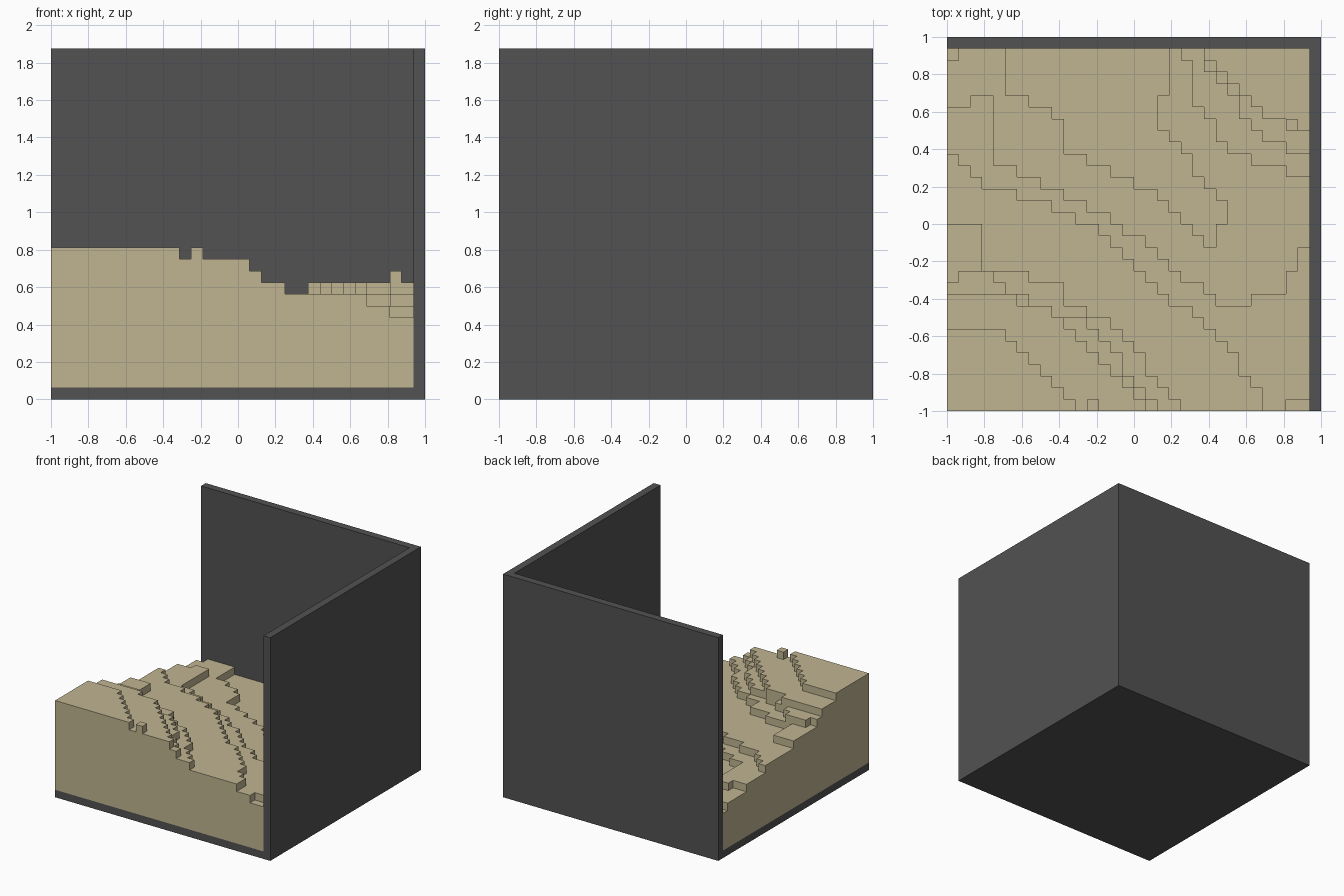
import bpy, bmesh, math

if "Cube" in bpy.data.objects:
    bpy.data.objects.remove(bpy.data.objects["Cube"], do_unlink=True)

CELL = 0.0625      # edge of one terrain block
COUNT = 31         # blocks along each side


def make_material(name, colour):
    material = bpy.data.materials.new(name)
    material.use_nodes = True
    material.diffuse_color = colour
    material.node_tree.nodes["Principled BSDF"].inputs["Base Color"].default_value = colour
    return material


def finish_object(name, bm, material):
    mesh = bpy.data.meshes.new(name)
    bm.to_mesh(mesh)
    bm.free()
    mesh.materials.append(material)
    part = bpy.data.objects.new(name, mesh)
    bpy.context.collection.objects.link(part)
    return part


def add_box(name, low, high, material):
    bm = bmesh.new()
    bmesh.ops.create_cube(bm, size=1)
    for vert in bm.verts:
        for axis in range(3):
            vert.co[axis] = low[axis] if vert.co[axis] < 0 else high[axis]
    return finish_object(name, bm, material)


def contour(column, knots):
    """Row where a terrace edge crosses a column, stepped between its knots."""
    if column <= knots[0][0]:
        return knots[0][1]
    for (c0, r0), (c1, r1) in zip(knots, knots[1:]):
        if column <= c1:
            return math.floor(r0 + (r1 - r0) * (column - c0) / (c1 - c0) + 0.5)
    return knots[-1][1]


# Terraces that rise towards the front right corner: level and edge knots
front_slopes = {
    8: [(0, 26), (3, 27), (4, 21), (8, 19), (13, 17), (23, 9), (28, 10), (30, 14)],
    9: [(0, 22), (3, 19), (7, 18), (13, 15), (17, 11), (23, 6), (27, 0)],
    10: [(0, 16), (2, 16), (3, 12), (9, 11), (10, 9), (13, 8), (20, 0)],
    11: [(0, 11), (4, 11), (9, 8), (11, 8), (18, 0)],
    12: [(3, 10), (8, 9), (17, 0)],
    13: [(4, 7), (11, 0)],
}

# Terraces that rise towards the back left corner
back_slopes = {
    8: [(19, COUNT), (20, 30), (21, 26), (24, 22), (30, 20)],
    9: [(21, COUNT), (22, 29), (27, 23), (30, 22)],
    10: [(21, COUNT), (22, 30), (27, 25), (30, 24)],
}

# Sunken valley between the slopes: front and back edge
valley_front = [(4, COUNT), (5, 27), (9, 25), (10, 22), (17, 19), (22, 14), (24, 18)]
valley_back = [(17, COUNT), (18, 24), (23, 18)]

# Single blocks that break the terrace edges
odd_blocks = {(12, 0): 13, (29, 24): 11, (0, 30): 6, (29, 0): 7, (30, 0): 7}
for column in range(1, 4):
    odd_blocks[column, 11] = 11
for row in range(27, COUNT):
    odd_blocks[18, row] = 6


def block_height(column, row):
    if not (0 <= column < COUNT and 0 <= row < COUNT):
        return 1
    if (column, row) in odd_blocks:
        return odd_blocks[column, row]
    in_valley = contour(column, valley_front) <= row < contour(column, valley_back)
    height = 6 if in_valley else 7
    for level, knots in front_slopes.items():
        if row < contour(column, knots):
            height = max(height, level)
    for level, knots in back_slopes.items():
        if row >= contour(column, knots):
            height = max(height, level)
    return height


def build_terrain(material):
    bm = bmesh.new()

    def quad(points):
        bm.faces.new([bm.verts.new((x * CELL - 1, y * CELL - 1, z * CELL))
                      for x, y, z in points])

    for i in range(COUNT):
        for j in range(COUNT):
            top = block_height(i, j)
            corners = [(i, j), (i + 1, j), (i + 1, j + 1), (i, j + 1)]
            quad([(x, y, top) for x, y in corners])
            quad([(x, y, 1) for x, y in reversed(corners)])
            # Risers down to each lower neighbour
            for side, (di, dj) in enumerate([(0, -1), (1, 0), (0, 1), (-1, 0)]):
                a, b = corners[side], corners[(side + 1) % 4]
                for z in range(block_height(i + di, j + dj), top):
                    quad([(*a, z), (*b, z), (*b, z + 1), (*a, z + 1)])
    bmesh.ops.remove_doubles(bm, verts=bm.verts, dist=CELL / 10)
    bmesh.ops.dissolve_limit(bm, angle_limit=math.radians(1), verts=bm.verts, edges=bm.edges)
    return finish_object("terraced_terrain", bm, material)


sand = make_material("sand", (0.53, 0.46, 0.285, 1))
charcoal = make_material("charcoal", (0.084, 0.084, 0.084, 1))

# Tray and its two tall walls
inner = 1 - CELL
wall_top = 30 * CELL
add_box("floor_plate", (-1, -1, 0), (inner, inner, CELL), charcoal)
add_box("back_wall", (-1, inner, 0), (1, 1, wall_top), charcoal)
add_box("left_wall", (inner, -1, 0), (1, inner, wall_top), charcoal)

# Stepped landscape
build_terrain(sand)
